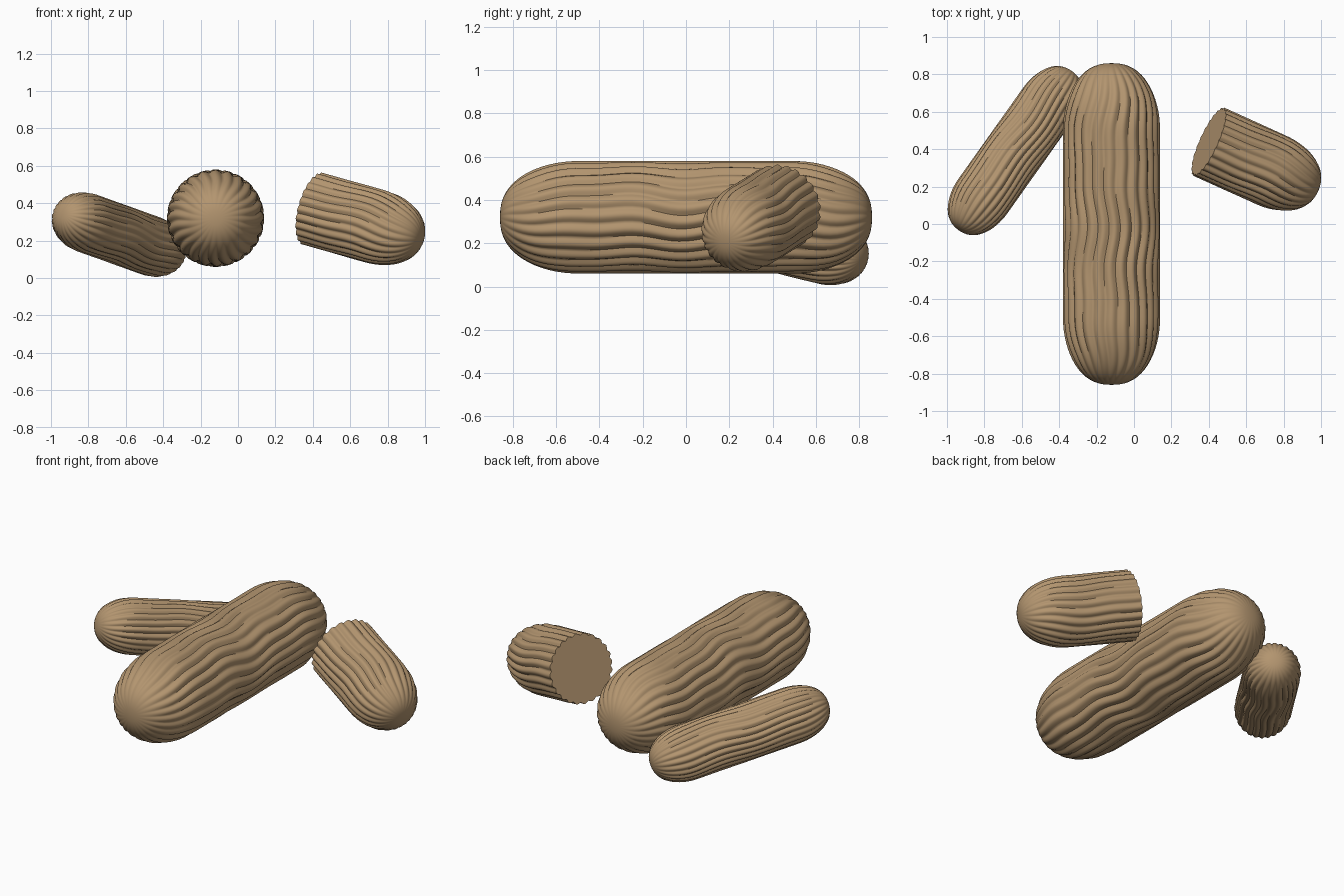
import bpy
import bmesh
from math import sin, cos, pi, radians
from mathutils import Vector

cube = bpy.data.objects.get("Cube")
if cube:
    bpy.data.objects.remove(cube, do_unlink=True)

# Single tan colour
tan = bpy.data.materials.new("tan")
tan.use_nodes = True
tan.diffuse_color = (0.45, 0.30, 0.16, 1)
tan.node_tree.nodes["Principled BSDF"].inputs["Base Color"].default_value = tan.diffuse_color

LOBES = 24
SEGMENTS = LOBES * 8
CAP_RINGS = 16
BODY_RINGS = 28


def cap_radius(t, cap):
    """Relative radius of a rounded end at distance t from its tip."""
    u = max(0.0, 1 - t / cap)
    return (1 - u * u) ** 0.42


def ridged_log(name, start, end, radius, cut_start=False, phase=0.0):
    """Fluted log from start to end, with rounded ends or a flat cut at the start."""
    start, end = Vector(start), Vector(end)
    length = (end - start).length
    cap = 1.4 * radius

    # Ring positions, closer together toward each tip
    cap_steps = [cap * (1 - cos(pi / 2 * i / CAP_RINGS)) for i in range(1, CAP_RINGS + 1)]
    first = 0.0 if cut_start else cap
    body = [first + (length - cap - first) * i / BODY_RINGS for i in range(BODY_RINGS)]
    stations = [] if cut_start else cap_steps[:-1]
    stations = stations + body + [length - t for t in reversed(cap_steps)]

    bm = bmesh.new()
    rings = []
    for s in stations:
        rel = cap_radius(length - s, cap)
        if not cut_start:
            rel = min(rel, cap_radius(s, cap))
        fade = min(1.0, max(0.0, (rel - 0.15) / 0.7))
        # Ridges wander gently along the length
        wave = 0.05 * sin(9 * s + phase) + 0.03 * sin(17 * s + 2 * phase)
        ring = []
        for i in range(SEGMENTS):
            a = 2 * pi * i / SEGMENTS
            ridge = (0.5 + 0.5 * cos(LOBES * a)) ** 0.65
            r = radius * rel * (1 - 0.06 * fade * (1 - ridge))
            twist = a + wave + 0.02 * sin(3 * a + 6 * s)
            ring.append(bm.verts.new((r * cos(twist), r * sin(twist), s)))
        rings.append(ring)

    for low, high in zip(rings, rings[1:]):
        for i in range(SEGMENTS):
            j = (i + 1) % SEGMENTS
            bm.faces.new((low[i], low[j], high[j], high[i]))

    # Close the ends with a flat cut or a pole
    def pole(ring, z):
        tip = bm.verts.new((0, 0, z))
        for i in range(SEGMENTS):
            bm.faces.new((ring[i], ring[(i + 1) % SEGMENTS], tip))

    pole(rings[-1], length)
    pole(rings[0], 0.0)
    bmesh.ops.recalc_face_normals(bm, faces=bm.faces)

    mesh = bpy.data.meshes.new(name)
    bm.to_mesh(mesh)
    bm.free()
    mesh.materials.append(tan)
    obj = bpy.data.objects.new(name, mesh)
    bpy.context.collection.objects.link(obj)
    obj.location = start
    obj.rotation_mode = 'QUATERNION'
    obj.rotation_quaternion = (end - start).to_track_quat('Z', 'Y')

    bpy.ops.object.select_all(action='DESELECT')
    obj.select_set(True)
    bpy.context.view_layer.objects.active = obj
    bpy.ops.object.shade_smooth_by_angle(angle=radians(55))
    return obj


# Large central log
ridged_log("main_log", (-0.12, -0.86, 0.32), (-0.12, 0.86, 0.32), 0.26)
# Thin log leaning beside it
ridged_log("thin_log", (-0.935, -0.03, 0.34), (-0.335, 0.815, 0.125), 0.16, phase=1.3)
# Short stub with a flat cut face
ridged_log("cut_stub", (0.40, 0.44, 0.37), (0.978, 0.178, 0.208), 0.20, cut_start=True, phase=2.4)
